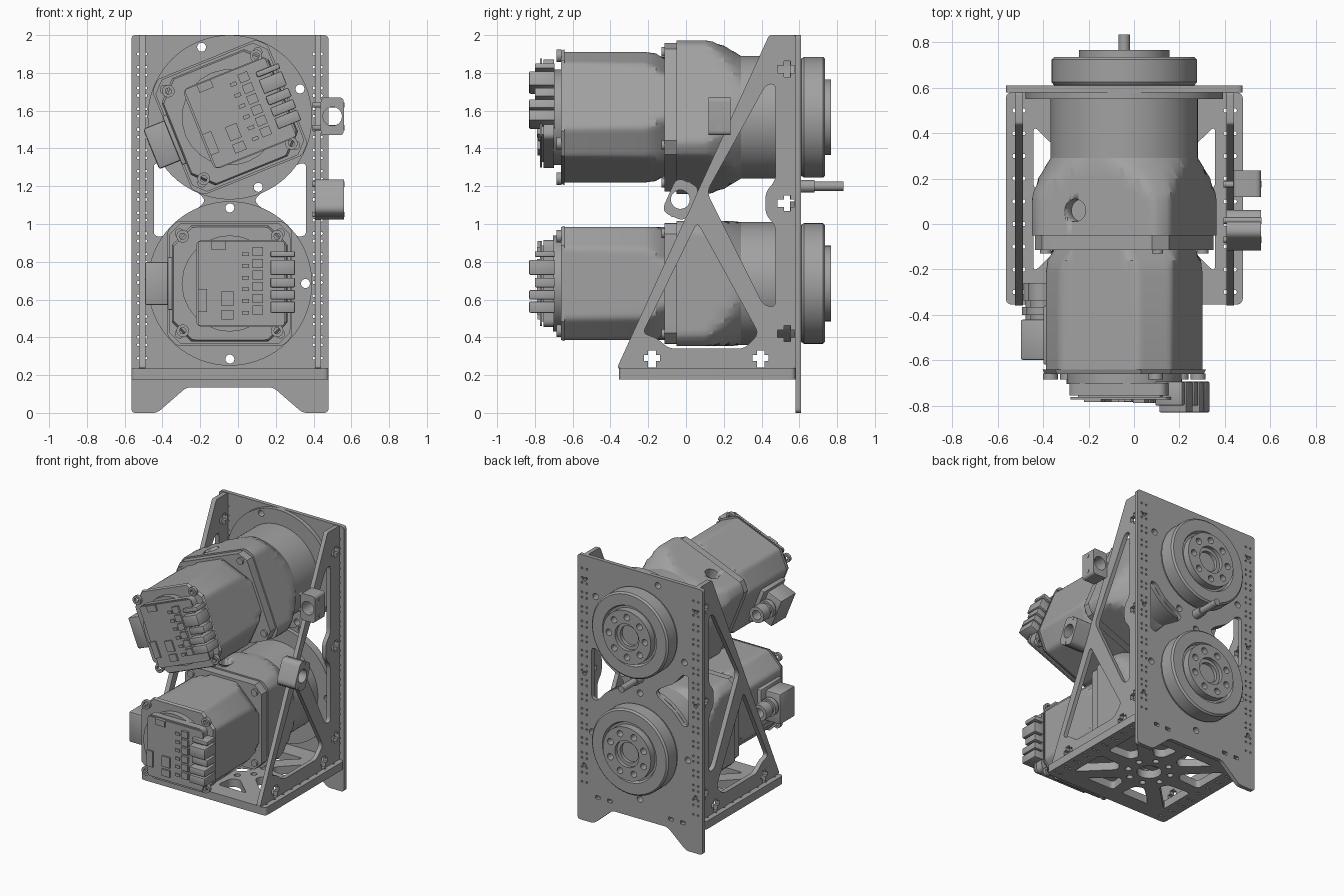
import bpy, bmesh
from math import radians, cos, sin, pi, sqrt
from mathutils import Matrix, Vector

cube = bpy.data.objects.get("Cube")
if cube:
    bpy.data.objects.remove(cube, do_unlink=True)

metal = bpy.data.materials.new("brushed_grey")
metal.use_nodes = True
GREY = (0.36, 0.36, 0.36, 1)
metal.diffuse_color = GREY
metal.node_tree.nodes["Principled BSDF"].inputs["Base Color"].default_value = GREY

# Orientations: a flat outline is turned to face along x, y or z
FACE = {"z": Matrix.Identity(4),
        "y": Matrix.Rotation(pi / 2, 4, "X"),
        "x": Matrix.Rotation(pi / 2, 4, "Z") @ Matrix.Rotation(pi / 2, 4, "X")}
MID = -0.043


def finish(name, bm, matrix=None):
    """Turn a bmesh into a shaded, coloured object."""
    bmesh.ops.remove_doubles(bm, verts=bm.verts, dist=0.0004)
    bmesh.ops.recalc_face_normals(bm, faces=bm.faces)
    mesh = bpy.data.meshes.new(name)
    bm.to_mesh(mesh)
    bm.free()
    obj = bpy.data.objects.new(name, mesh)
    bpy.context.collection.objects.link(obj)
    mesh.materials.append(metal)
    if matrix:
        obj.matrix_basis = matrix
    bpy.ops.object.select_all(action="DESELECT")
    obj.select_set(True)
    bpy.context.view_layer.objects.active = obj
    bpy.ops.object.shade_smooth_by_angle(angle=radians(28))
    return obj


def circle(cx, cy, r, n=20):
    return [(cx + r * cos(2 * pi * i / n), cy + r * sin(2 * pi * i / n)) for i in range(n)]


def ring_of_holes(cx, cy, ring, r, count, turn=0):
    return [circle(cx + ring * cos(turn + 2 * pi * i / count),
                   cy + ring * sin(turn + 2 * pi * i / count), r, 14) for i in range(count)]


def rect(ax, ay, bx, by):
    return [(ax, ay), (bx, ay), (bx, by), (ax, by)]


def rounded(points, r, steps=5):
    """Round every corner of an outline."""
    out = []
    pts = [Vector(p) for p in points]
    for i, p in enumerate(pts):
        a, b = pts[i - 1] - p, pts[(i + 1) % len(pts)] - p
        a = p + a.normalized() * min(r, a.length * 0.45)
        b = p + b.normalized() * min(r, b.length * 0.45)
        for s in range(steps + 1):
            t = s / steps
            out.append(tuple(a * (1 - t) ** 2 + p * 2 * t * (1 - t) + b * t * t))
    return out


def cross_slot(cx, cy, flip=False):
    """Bolt slot with a wider nut pocket."""
    half = [(-0.045, -0.02), (-0.01, -0.02), (-0.01, -0.042), (0.022, -0.042),
            (0.022, -0.02), (0.045, -0.02)]
    pts = half + [(x, -y) for x, y in reversed(half)]
    return [(cx + y, cy + x) if flip else (cx + x, cy + y) for x, y in pts]


def plate(name, outline, holes, axis, low, high):
    """Flat sheet with holes, spanning low..high along an axis."""
    curve = bpy.data.curves.new(name, "CURVE")
    curve.dimensions, curve.fill_mode = "2D", "BOTH"
    curve.extrude = (high - low) / 2
    for loop in [outline] + holes:
        spline = curve.splines.new("POLY")
        spline.points.add(len(loop) - 1)
        for point, (x, y) in zip(spline.points, loop):
            point.co = (x, y, 0, 1)
        spline.use_cyclic_u = True
    temp = bpy.data.objects.new("temp", curve)
    bpy.context.collection.objects.link(temp)
    mesh = bpy.data.meshes.new_from_object(temp.evaluated_get(bpy.context.evaluated_depsgraph_get()))
    bpy.data.objects.remove(temp)
    bm = bmesh.new()
    bm.from_mesh(mesh)
    shift = Vector([(low + high) / 2 if a == axis else 0 for a in "xyz"])
    return finish(name, bm, Matrix.Translation(shift) @ FACE[axis])


def box(name, low, high, bevel=0.0):
    bm = bmesh.new()
    low, high = Vector(low), Vector(high)
    bmesh.ops.create_cube(bm, size=1, matrix=Matrix.Translation((low + high) / 2)
                          @ Matrix.Diagonal((*(high - low), 1)))
    if bevel:
        bmesh.ops.bevel(bm, geom=bm.edges[:], offset=bevel, segments=2, affect="EDGES", profile=0.5)
    return finish(name, bm)


def loft(name, stations, n=128):
    """Skin along y through (y, half width, corner cut, radius limit); width 0 means round."""
    bm = bmesh.new()
    rings = []
    for y, half, cut, limit in stations:
        ring = []
        for i in range(n):
            c, s = cos(2 * pi * i / n), sin(2 * pi * i / n)
            r = limit
            if half:
                r = min(r, half / max(abs(c), abs(s)), (2 * half - cut) / (abs(c) + abs(s)))
            ring.append(bm.verts.new((r * c, y, r * s)))
        rings.append(ring)
    for a, b in zip(rings, rings[1:]):
        for i in range(n):
            bm.faces.new((a[i - 1], a[i], b[i], b[i - 1]))
    bm.faces.new(rings[0])
    bm.faces.new(rings[-1])
    return finish(name, bm)


def rod(name, x, z, r, low, high):
    return plate(name, circle(x, z, r, 24), [], "y", low, high)


# Back plate with feet, side windows, flange bolt holes and slot reliefs
half = [(0.522, 2), (0.522, 0), (0.385, 0), (0.23, 0.135)]
outline = [(MID + x, z) for x, z in half] + [(MID - x, z) for x, z in reversed(half)]
window = [(0.403, 0.94), (0.403, 1.32), (0.36, 1.32), (0.28, 1.23), (0.16, 1.16),
          (0.13, 1.125), (0.16, 1.09), (0.28, 1.018), (0.36, 0.93)]
holes = [rounded([(MID + s * x, z) for x, z in window], 0.02) for s in (-1, 1)]
MOTORS = {"lower": (0.685, 0), "upper": (1.565, radians(22))}
for height, turn in MOTORS.values():
    holes += ring_of_holes(MID, height, 0.4, 0.024, 4, turn)
for x in (-0.528, -0.488, 0.402, 0.442):
    holes += [circle(x, 0.29 + 0.11 * i + dz, 0.008, 6) for i in range(15) for dz in (0, 0.07)]
for x in (-0.507, 0.422):
    holes += [circle(x, z, 0.015, 10) for z in (0.42, 1.11, 1.82)]
for x in (-0.4, -0.3, 0.21, 0.31):
    holes.append(rect(x - 0.02, 0.19, x + 0.02, 0.215))
plate("back_plate", rounded(outline, 0.025), holes, "y", 0.58, 0.61)

# Triangulated side plates
profile = [(-0.36, 0.235), (0.58, 0.235), (0.58, 2), (0.44, 2), (-0.36, 0.25)]
tall_window = [(0.475, 1.74), (0.425, 1.74), (0.11, 1.17), (0.41, 0.57), (0.475, 0.56),
               (0.475, 0.99), (0.42, 1.05), (0.42, 1.17), (0.475, 1.23)]
low_window = [(0.06, 1.01), (-0.23, 0.42), (-0.16, 0.4), (-0.09, 0.34), (0.31, 0.34), (0.385, 0.42)]
cuts = [rounded(tall_window, 0.04), rounded(low_window, 0.035)]
cuts += [cross_slot(0.53, z) for z in (0.42, 1.11, 1.82)]
cuts += [cross_slot(y, 0.285, True) for y in (-0.18, 0.395)]
plate("right_side_plate", rounded(profile, 0.012), cuts, "x", -0.525, -0.49)
plate("left_side_plate", rounded(profile, 0.012), cuts, "x", 0.408, 0.44)

# Base plate with spoked cut-outs
base_y = 0.11
spokes = ring_of_holes(MID, base_y, 0.15, 0.022, 8, pi / 8) + [circle(MID, base_y, 0.085, 28)]
for k in range(8):
    sector = []
    for step, reach in ((14, 0), (6, 1), (22.5, 1), (39, 1), (31, 0)):
        a = radians(45 * k + step)
        r = min(0.4 / max(abs(cos(a)), 0.01), 0.34 / max(abs(sin(a)), 0.01)) if reach else 0.22
        sector.append((MID + r * cos(a), base_y + r * sin(a)))
    spokes.append(rounded(sector, 0.03))
for x in (-0.507, 0.424):
    spokes += [circle(x + dx, -0.3 + 0.1 * i, 0.01, 6) for i in range(9) for dx in (-0.02, 0.02)]
plate("base_plate", rounded(rect(-0.565, -0.355, 0.48, 0.58), 0.03), spokes, "z", 0.177, 0.237)


def build_motor(label):
    """Gear motor centred on the y axis, output to the back."""
    parts = []

    def keep(part):
        parts.append(part)
        return part

    # Gear case and output end
    housing = keep(loft(label + "_gear_housing", [(-0.05, 0.33, 0.05, 0.45), (0.1, 0.33, 0.05, 0.45),
                   (0.14, 0.33, 0.05, 0.42), (0.2, 0.33, 0.05, 0.385), (0.25, 0.33, 0.05, 0.35),
                   (0.29, 0.33, 0.05, 0.325)]))
    bore = plate("bore_cutter", circle(-0.1, 0.06, 0.05, 24), [], "z", 0.25, 0.4)
    cut = housing.modifiers.new("bore", "BOOLEAN")
    cut.operation, cut.object = "DIFFERENCE", bore
    bpy.context.view_layer.objects.active = housing
    bpy.ops.object.modifier_apply(modifier="bore")
    bpy.data.objects.remove(bore)
    keep(loft(label + "_gear_barrel", [(y, 0, 0, r) for y, r in (
        (0.27, 0.325), (0.6, 0.325), (0.612, 0.31), (0.625, 0.32), (0.725, 0.32),
        (0.737, 0.308), (0.737, 0.225), (0.715, 0.215))]))
    keep(plate(label + "_mount_flange", circle(0, 0, 0.435, 96),
               ring_of_holes(0, 0, 0.4, 0.024, 4), "y", 0.55, 0.581))
    keep(plate(label + "_output_hub", circle(0, 0, 0.2, 64), [circle(0, 0, 0.1, 40)]
               + ring_of_holes(0, 0, 0.15, 0.024, 8, pi / 8), "y", 0.713, 0.767))
    keep(plate(label + "_hub_bore_ring", circle(0, 0, 0.1, 40), [circle(0, 0, 0.075, 32)], "y", 0.713, 0.74))

    # Motor body with hollowed corners, front cap and screws
    keep(loft(label + "_adapter", [(-0.115, 0.32, 0.06, 1), (-0.05, 0.32, 0.06, 1)]))
    keep(loft(label + "_motor_body", [(-0.645, 0.3, 0.11, 1), (-0.22, 0.3, 0.115, 1),
                                      (-0.16, 0.3, 0.14, 1), (-0.11, 0.3, 0.19, 1)]))
    keep(loft(label + "_front_cap", [(-0.662, 0.298, 0.1, 1), (-0.642, 0.306, 0.1, 1)]))
    for sx in (-1, 1):
        for sz in (-1, 1):
            keep(plate(label + "_cap_screw", circle(sx * 0.25, sz * 0.25, 0.033),
                       [circle(sx * 0.25, sz * 0.25, 0.018, 6)], "y", -0.685, -0.66))
            keep(rod(label + "_adapter_screw", sx * 0.266, sz * 0.266, 0.025, -0.13, -0.11))

    # Encoder, circuit board, chips and plugs
    keep(rod(label + "_encoder", 0, 0, 0.255, -0.705, -0.66))
    keep(plate(label + "_encoder_cover", rounded(rect(-0.18, -0.23, 0.28, 0.23), 0.04), [], "y", -0.755, -0.7))
    keep(plate(label + "_circuit_board", rounded(rect(-0.17, -0.225, 0.29, 0.225), 0.02), [], "y", -0.773, -0.762))
    keep(box(label + "_board_core", (-0.14, -0.765, -0.2), (0.25, -0.75, 0.2)))
    for i in range(6):
        z = -0.165 + 0.062 * i
        keep(box(label + "_large_chip", (0.12, -0.79, z), (0.175, -0.77, z + 0.048)))
        keep(box(label + "_small_chip", (0.065, -0.782, z), (0.1, -0.77, z + 0.02)))
    for low, high in (((-0.17, -0.15), (-0.12, -0.03)), ((-0.045, -0.12), (0.02, -0.04)),
                      ((-0.1, 0.18), (-0.02, 0.225)), ((-0.045, -0.19), (0.02, -0.14))):
        keep(box(label + "_board_module", (low[0], -0.785, low[1]), (high[0], -0.77, high[1])))
    for low, high, front in ((0.045, 0.125, -0.83), (-0.155, -0.095, -0.83), (-0.085, -0.035, -0.83),
                             (-0.02, 0.03, -0.8), (0.14, 0.17, -0.8)):
        keep(box(label + "_plug", (0.215, front, low), (0.345, -0.695, high), 0.006))

    # Cable connector on the side
    keep(box(label + "_connector_block", (-0.45, -0.6, -0.115), (-0.29, -0.42, 0.115), 0.012))
    keep(box(label + "_connector_foot", (-0.33, -0.62, -0.14), (-0.28, -0.36, 0.14), 0.008))
    for r, low, high in ((0.05, -0.43, -0.26), (0.066, -0.4, -0.365), (0.06, -0.34, -0.26)):
        keep(plate(label + "_connector_nose", circle(-0.385, 0.02, r, 24),
                   [circle(-0.385, 0.02, 0.035)], "y", low, high))
    return parts


for label, (height, turn) in MOTORS.items():
    place = Matrix.Translation((MID, 0, height)) @ Matrix.Rotation(-turn, 4, "Y")
    for part in build_motor(label):
        part.matrix_basis = place @ part.matrix_basis

# Clamp blocks on the left side plate
plate("upper_clamp", rounded(rect(0.438, 1.47, 0.56, 1.67), 0.025),
      [circle(0.5, 1.57, 0.05, 28)], "y", 0.118, 0.235)
tilt = Matrix.Rotation(radians(-24), 2)
clamp = [tuple(tilt @ Vector(p) + Vector((-0.028, 1.13))) for p in rect(-0.068, -0.1, 0.068, 0.1)]
plate("lower_clamp", rounded(clamp, 0.045), [circle(-0.03, 1.13, 0.05, 28)], "x", 0.43, 0.56)
plate("lower_clamp_tab", rounded(clamp, 0.045), [circle(-0.03, 1.13, 0.05, 28)], "x", 0.408, 0.432)
for y, z in ((0.175, 1.51), (0.175, 1.63), (-0.07, 1.05), (0.015, 1.21)):
    plate("clamp_screw", circle(y, z, 0.014, 12), [], "x", 0.395, 0.563)

# Locating pin between the outputs
rod("pin_collar", MID, 1.2, 0.034, 0.6, 0.68)
rod("locating_pin", MID, 1.2, 0.025, 0.6, 0.835)
